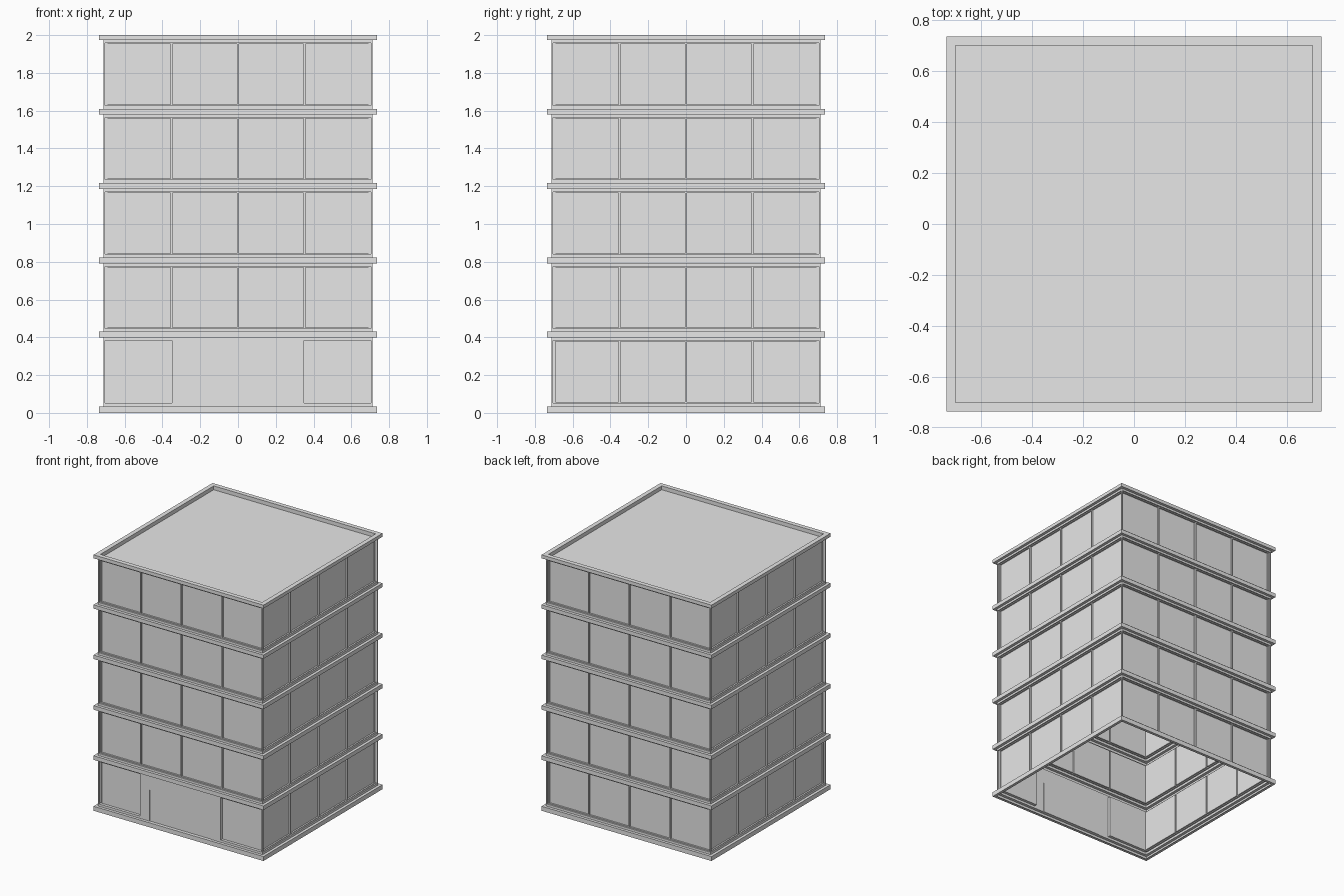
import bpy
import bmesh
from math import pi
from mathutils import Matrix, Vector

cube = bpy.data.objects.get("Cube")
if cube:
    bpy.data.objects.remove(cube, do_unlink=True)

grey = bpy.data.materials.new("light_grey")
grey.use_nodes = True
grey.diffuse_color = (0.8, 0.8, 0.8, 1)
grey.node_tree.nodes["Principled BSDF"].inputs["Base Color"].default_value = (0.8, 0.8, 0.8, 1)

WALL, LEDGE, OPEN = 0.713, 0.735, 0.703      # half widths
TOPS = [0.035, 0.43, 0.822, 1.217, 1.61]     # ledge tops, where each storey starts
BOTTOMS = [0.398, 0.79, 1.186, 1.58, 1.973]  # ledge undersides, where each storey ends
THICK = 0.03
FRAME, FRAME_DEPTH, GLASS_DEPTH = 0.005, 0.01, 0.012


def finish(name, bm):
    bmesh.ops.remove_doubles(bm, verts=bm.verts, dist=0.0002)
    mesh = bpy.data.meshes.new(name)
    bm.to_mesh(mesh)
    bm.free()
    mesh.materials.append(grey)
    bpy.context.collection.objects.link(bpy.data.objects.new(name, mesh))


def face(bm, points):
    return bm.faces.new([bm.verts.new(p) for p in points])


def rect(x0, x1, z0, z1, y):
    return [Vector(p) for p in ((x0, y, z0), (x1, y, z0), (x1, y, z1), (x0, y, z1))]


def bridge(bm, a, b):
    """Join two four-point loops with a ring of quads."""
    for i in range(4):
        j = (i + 1) % 4
        face(bm, (a[i], a[j], b[j], b[i]))


def recess(bm, x0, x1, z0, z1, y, depth):
    """Reveal and back panel of a sunken rectangle."""
    back = rect(x0, x1, z0, z1, y + depth)
    bridge(bm, rect(x0, x1, z0, z1, y), back)
    face(bm, back)


def wall_around(bm, xs, zs, openings, y):
    """Flat wall made of grid cells, leaving out those inside an opening."""
    for x0, x1 in zip(xs, xs[1:]):
        for z0, z1 in zip(zs, zs[1:]):
            cx, cz = (x0 + x1) / 2, (z0 + z1) / 2
            if not any(a < cx < b and c < cz < d for a, b, c, d in openings):
                face(bm, rect(x0, x1, z0, z1, y))


def window_wall(bm, z0, z1):
    """One storey side: a wide opening split into four sunken panes."""
    lo, hi = z0 + 0.018, z1 - 0.016
    wall_around(bm, [-WALL, -OPEN, OPEN, WALL], [z0, lo, hi, z1],
                [(-OPEN, OPEN, lo, hi)], -WALL)
    y = -WALL + FRAME_DEPTH
    bridge(bm, rect(-OPEN, OPEN, lo, hi, -WALL), rect(-OPEN, OPEN, lo, hi, y))
    step = OPEN / 2
    for i in range(4):
        x0 = -OPEN + i * step
        pane = (x0 + FRAME, x0 + step - FRAME, lo + FRAME, hi - FRAME)
        bridge(bm, rect(x0, x0 + step, lo, hi, y), rect(*pane, y))
        recess(bm, *pane, y, GLASS_DEPTH)


def entrance_wall(bm, z0, z1):
    """Ground floor front: a shallow doorway between two shop windows."""
    lo, hi, door_top = z0 + 0.018, z1 - 0.016, 0.28
    door = (-0.265, 0.265, z0, door_top)
    windows = [(-OPEN, -0.35, lo, hi), (0.35, OPEN, lo, hi)]
    xs = [-WALL, -OPEN, -0.35, -0.265, 0.265, 0.35, OPEN, WALL]
    wall_around(bm, xs, [z0, lo, door_top, hi, z1], windows + [door], -WALL)
    recess(bm, *door, -WALL, 0.004)
    for w in windows:
        recess(bm, *w, -WALL, FRAME_DEPTH + GLASS_DEPTH)


def square(h, z):
    return [Vector(p) for p in ((-h, -h, z), (h, -h, z), (h, h, z), (-h, h, z))]


def ring(bm, profile):
    """Sweep a (half width, height) profile around the square plan."""
    loops = [square(h, z) for h, z in profile]
    for a, b in zip(loops, loops[1:]):
        bridge(bm, a, b)
    return loops[-1]


# Storeys: four walls each
for n, (z0, z1) in enumerate(zip(TOPS, BOTTOMS)):
    for side, label in enumerate(("front", "left", "back", "right")):
        bm = bmesh.new()
        if n == 0 and side == 0:
            entrance_wall(bm, z0, z1)
        else:
            window_wall(bm, z0, z1)
        bm.transform(Matrix.Rotation(side * pi / 2, 4, "Z"))
        finish(f"{label}_wall_{n + 1}", bm)

# Ledges between storeys, open on the inside
for n, (low, top) in enumerate(zip([0] + BOTTOMS, TOPS)):
    bm = bmesh.new()
    ring(bm, [(WALL, low), (LEDGE, low), (LEDGE, top), (WALL, top)])
    finish(f"ledge_{n + 1}", bm)

# Roof slab with a low parapet
bm = bmesh.new()
low = BOTTOMS[-1]
inner = ring(bm, [(WALL, low), (LEDGE, low), (LEDGE, 2), (0.7, 2), (0.7, 2 - THICK)])
face(bm, inner)
finish("roof_and_parapet", bm)
